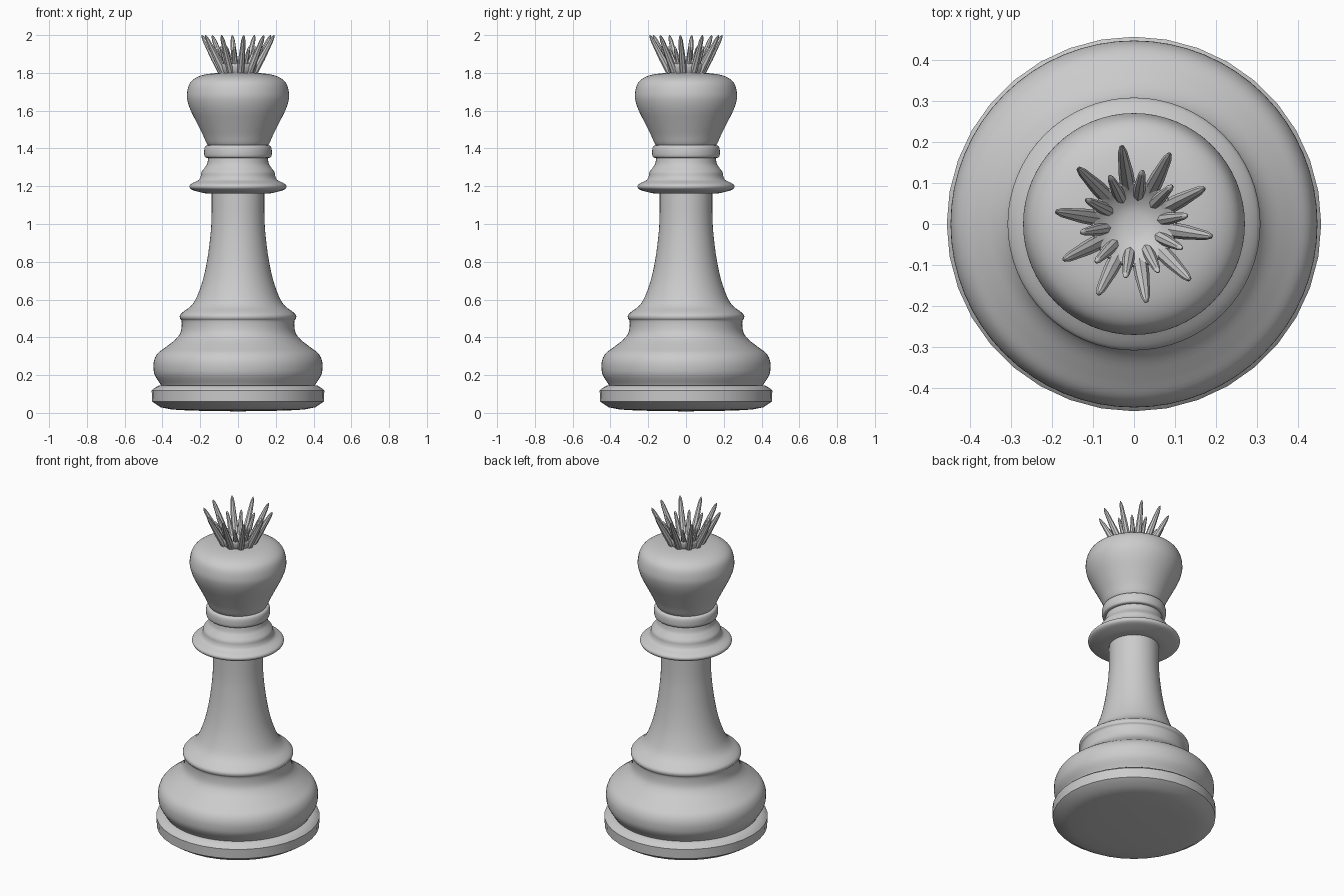
import bpy, bmesh, math
from mathutils import Vector

if "Cube" in bpy.data.objects:
    bpy.data.objects.remove(bpy.data.objects["Cube"])


def smooth_curve(pts, steps=4):
    """Catmull-Rom curve through profile points."""
    p = [pts[0]] + pts + [pts[-1]]
    out = []
    for i in range(1, len(p) - 2):
        a, b, c, d = (Vector(v) for v in p[i - 1:i + 3])
        for s in range(steps):
            t = s / steps
            out.append(0.5 * (2 * b + (c - a) * t + (2 * a - 5 * b + 4 * c - d) * t**2
                              + (3 * b - a - 3 * c + d) * t**3))
    return out + [Vector(pts[-1])]


def finish(name, bm, angle=40):
    bmesh.ops.remove_doubles(bm, verts=bm.verts, dist=1e-5)
    bmesh.ops.recalc_face_normals(bm, faces=bm.faces)
    me = bpy.data.meshes.new(name)
    bm.to_mesh(me)
    bm.free()
    ob = bpy.data.objects.new(name, me)
    bpy.context.collection.objects.link(ob)
    bpy.ops.object.select_all(action='DESELECT')
    ob.select_set(True)
    bpy.context.view_layer.objects.active = ob
    bpy.ops.object.shade_smooth_by_angle(angle=math.radians(angle))
    return ob


def lathe(name, pts, sides=64, steps=4):
    bm = bmesh.new()
    prof = smooth_curve(pts, steps) if steps > 1 else [Vector(p) for p in pts]
    vs = [bm.verts.new((max(p.x, 0), 0, p.y)) for p in prof]
    es = [bm.edges.new(e) for e in zip(vs, vs[1:])]
    bmesh.ops.spin(bm, geom=vs + es, axis=(0, 0, 1), cent=(0, 0, 0),
                   angle=math.tau, steps=sides, use_duplicate=False)
    return finish(name, bm)


# Foot disc with a slightly bowed underside
lathe("foot_disc", [(0, 0.008), (0.25, 0.012), (0.35, 0.018), (0.41, 0.03), (0.455, 0.06),
                    (0.457, 0.118), (0.445, 0.13), (0.42, 0.145), (0, 0.146)], 36, 1)

# Bulging lower body, ledge and flared stem
lathe("body", [(0.405, 0.14), (0.413, 0.155), (0.438, 0.195), (0.447, 0.23), (0.445, 0.275),
               (0.425, 0.315), (0.38, 0.35), (0.33, 0.39), (0.303, 0.43), (0.298, 0.485),
               (0.307, 0.50), (0.307, 0.517), (0.29, 0.535), (0.25, 0.565), (0.22, 0.61),
               (0.187, 0.70), (0.163, 0.81), (0.147, 0.93), (0.14, 1.03), (0.139, 1.18)])

# Wide collar under the head
lathe("collar", [(0.13, 1.16), (0.17, 1.162), (0.215, 1.172), (0.247, 1.183), (0.257, 1.198),
                 (0.247, 1.213), (0.21, 1.232), (0.198, 1.252), (0.193, 1.275), (0.175, 1.30),
                 (0.163, 1.32), (0.156, 1.36)])

# Narrow neck ring
lathe("neck_ring", [(0.14, 1.35), (0.168, 1.351), (0.177, 1.36), (0.179, 1.38),
                    (0.177, 1.402), (0.168, 1.415), (0.14, 1.42)])

# Swelling head with rounded top
lathe("head", [(0.155, 1.41), (0.168, 1.43), (0.185, 1.47), (0.215, 1.53), (0.25, 1.60),
               (0.267, 1.65), (0.27, 1.69), (0.258, 1.74), (0.23, 1.77), (0.18, 1.79),
               (0.10, 1.80), (0, 1.80)])

# Small cup carrying the spikes
lathe("crown_cup", [(0.085, 1.79), (0.098, 1.81), (0.105, 1.84), (0.097, 1.85),
                    (0.075, 1.83), (0.04, 1.81), (0, 1.805)], 40, 3)


def spikes(name, count, start, root, tip, radius):
    """Ring of outward-leaning tapered spikes; root and tip are (r, z)."""
    bm = bmesh.new()
    for i in range(count):
        a = math.radians(start + 360 / count * i)
        out = Vector((math.cos(a), math.sin(a), 0))
        side = Vector((-out.y, out.x, 0))
        p = out * root[0] + Vector((0, 0, root[1]))
        q = out * tip[0] + Vector((0, 0, tip[1]))
        up = (q - p).cross(side).normalized()
        rings = []
        for t, k in ((0, 1.1), (0.4, 1), (0.86, 0.62), (0.95, 0.4), (1, 0.08)):
            rings.append([bm.verts.new(p.lerp(q, t) + radius * k * (
                side * math.cos(b * math.pi / 4) + up * math.sin(b * math.pi / 4)))
                for b in range(8)])
        for lo, hi in zip(rings, rings[1:]):
            for j in range(8):
                bm.faces.new((lo[j], lo[j - 1], hi[j - 1], hi[j]))
        bm.faces.new(rings[0])
        bm.faces.new(rings[-1])
    return finish(name, bm)


# Tall outer and short inner rows of crown spikes
spikes("outer_spikes", 10, 27, (0.085, 1.80), (0.194, 2.0), 0.018)
spikes("inner_spikes", 10, 9, (0.07, 1.81), (0.132, 1.94), 0.014)
